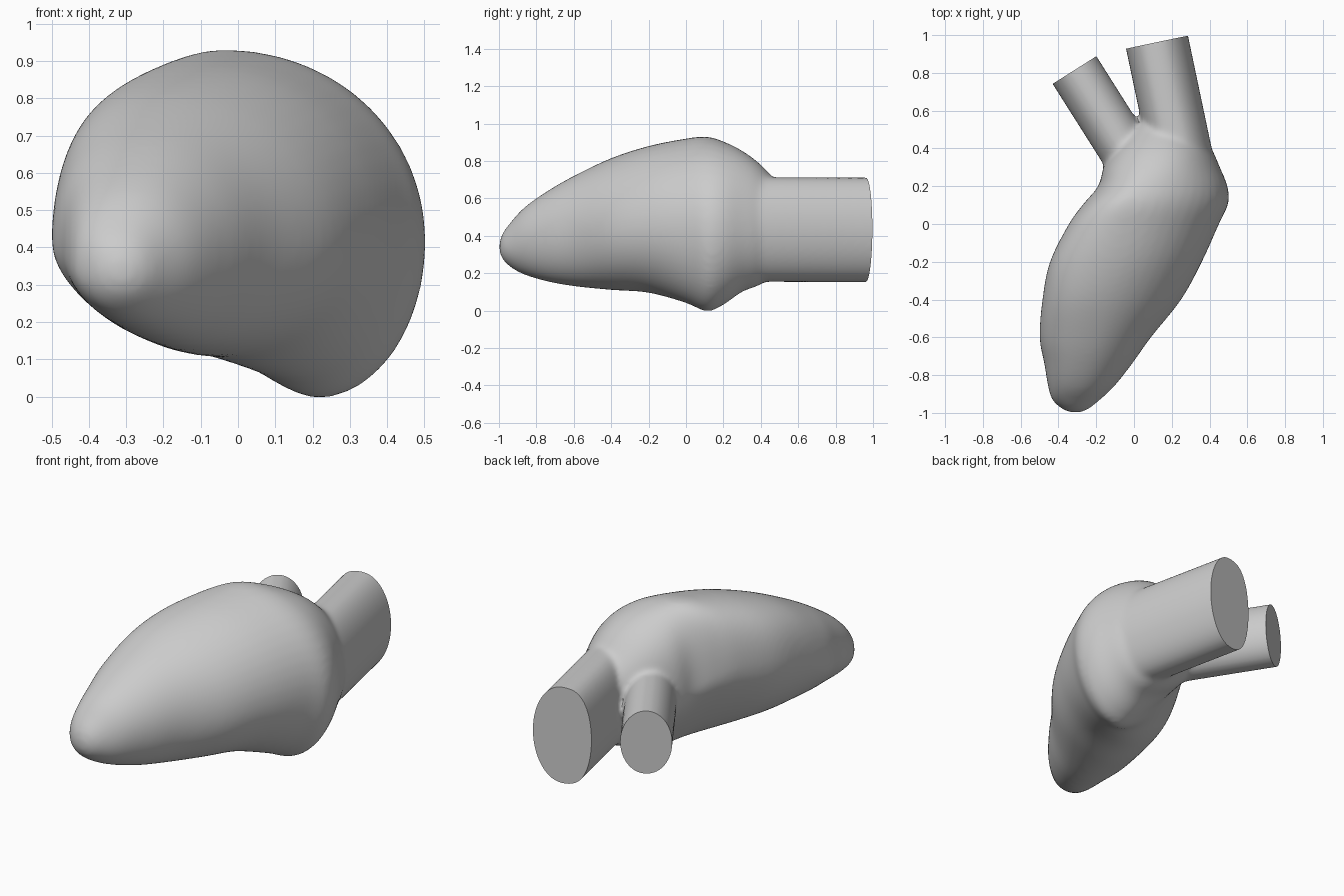
import bpy, bmesh
from math import cos, sin, pi
from mathutils import Vector

cube = bpy.data.objects.get("Cube")
if cube:
    bpy.data.objects.remove(cube)

SEG = 48
BULGE = -.2

# Chamber sections: y, x min, x max, z min, z max,
# x of top, x of bottom, z of right side, z of left side, flattening of lower right
SECTIONS = [
    (-1.0, -.315, -.305, .335, .345, -.31, -.31, .34, .34, 0),
    (-.985, -.37, -.25, .28, .405, -.31, -.31, .34, .34, 0),
    (-.935, -.43, -.185, .23, .475, -.3, -.3, .345, .345, 0),
    (-.86, -.455, -.105, .19, .555, -.28, -.26, .36, .37, .1),
    (-.74, -.475, -.01, .155, .64, -.25, -.2, .39, .39, .2),
    (-.6, -.5, .09, .13, .72, -.22, -.15, .41, .41, .3),
    (-.4, -.485, .25, .11, .815, -.18, -.08, .5, .43, .15),
    (-.2, -.445, .36, .095, .88, -.11, .02, .55, .45, .12),
    (0, -.345, .45, .04, .92, -.06, .16, .57, .45, .3),
    (.11, -.265, .5, -.005, .93, -.03, .21, .53, .42, .48),
    (.2, -.19, .495, .03, .905, .03, .22, .48, .42, .45),
    (.3, -.16, .455, .1, .855, .1, .22, .45, .42, .3),
    (.4, -.1, .41, .14, .78, .14, .21, .44, .42, .1),
    (.53, .02, .33, .23, .64, .17, .18, .44, .43, 0),
]


def spline(rows, steps):
    """Catmull-Rom interpolation of a list of rows."""
    rows = [Vector(r) for r in rows]
    out = []
    for i in range(len(rows) - 1):
        a, b = rows[max(i - 1, 0)], rows[i]
        c, d = rows[i + 1], rows[min(i + 2, len(rows) - 1)]
        for k in range(steps):
            t = k / steps
            out.append(b + (c - a) * t / 2
                       + (a * 2 - b * 5 + c * 4 - d) * t * t / 2
                       + (b * 3 - a - c * 3 + d) * t ** 3 / 2)
    return out + [rows[-1]]


def loft(bm, rings):
    """Skin closed rings of points and cap both ends."""
    rings = [[bm.verts.new(p) for p in ring] for ring in rings]
    for a, b in zip(rings, rings[1:]):
        for i in range(SEG):
            j = (i + 1) % SEG
            bm.faces.new((a[i], a[j], b[j], b[i]))
    bm.faces.new(rings[0])
    bm.faces.new(rings[-1])


def chamber_ring(row):
    """Four elliptic quarters joined at the extremes of the section."""
    y, x_min, x_max, z_min, z_max, x_top, x_bottom, z_right, z_left, flat = row
    ring = []
    for i in range(SEG):
        c, s = cos(2 * pi * i / SEG), sin(2 * pi * i / SEG)
        if c < 0:
            k = flat if s < 0 else BULGE
            c += k * (c * abs(c) - c)
            s += k * (s * abs(s) - s)
        x_mid = x_top if s > 0 else x_bottom
        z_mid = z_left if c > 0 else z_right
        ring.append(Vector((x_mid + abs(c) * ((x_max if c > 0 else x_min) - x_mid), y,
                            z_mid + abs(s) * ((z_max if s > 0 else z_min) - z_mid))))
    return ring


def tube_ring(center, axis, half_width, half_height, power):
    """Oval ring whose inner side is squarer when power is below one."""
    side = axis.cross(Vector((0, 0, 1))).normalized()
    ring = []
    for i in range(SEG):
        c, s = cos(2 * pi * i / SEG), sin(2 * pi * i / SEG)
        across = c if c > 0 else -abs(c) ** power
        ring.append(center + side * half_width * across + Vector((0, 0, half_height * s)))
    return ring


# Tubes: root, open end, half width, half height, inner side power
TUBES = [
    (Vector((.03, .27, .45)), Vector((-.315, .815, .45)), .138, .184, 1),
    (Vector((.255, .33, .434)), Vector((.122, .962, .432)), .168, .28, .68),
]

bm = bmesh.new()
loft(bm, [chamber_ring(r) for r in spline(SECTIONS, 6)])
for root, end, w, h, power in TUBES:
    axis = (end - root).normalized()
    loft(bm, [tube_ring(p, axis, w, h, power) for p in (root, end + axis * .05)])
bmesh.ops.recalc_face_normals(bm, faces=bm.faces[:])
mesh = bpy.data.meshes.new("heart_chamber")
bm.to_mesh(mesh)
bm.free()
heart = bpy.data.objects.new("heart_chamber", mesh)
bpy.context.collection.objects.link(heart)

# Fuse chamber and tubes into one soft skin
remesh = heart.modifiers.new("fuse", 'REMESH')
remesh.mode = 'VOXEL'
remesh.voxel_size = .014
soften = heart.modifiers.new("soften", 'SMOOTH')
soften.factor = .5
soften.iterations = 16
bpy.context.view_layer.update()
graph = bpy.context.evaluated_depsgraph_get()
fused = bpy.data.meshes.new_from_object(heart.evaluated_get(graph))
heart.modifiers.clear()
heart.data = fused

# Slice the tube ends flat
bm = bmesh.new()
bm.from_mesh(fused)
for root, end, w, h, power in TUBES:
    near = [f for f in bm.faces
            if (f.calc_center_median() - end).length < h + .12
            and (f.calc_center_median().x < -.13) == (end.x < -.13)]
    geom = set(near)
    for f in near:
        geom.update(f.edges)
        geom.update(f.verts)
    cut = bmesh.ops.bisect_plane(bm, geom=list(geom), plane_co=end,
                                 plane_no=(end - root).normalized(), clear_outer=True)
    rim = [e for e in cut["geom_cut"] if isinstance(e, bmesh.types.BMEdge)]
    bmesh.ops.holes_fill(bm, edges=rim, sides=0)
bmesh.ops.recalc_face_normals(bm, faces=bm.faces[:])
bm.to_mesh(fused)
bm.free()

# Plain grey
grey = bpy.data.materials.new("plain_grey")
grey.use_nodes = True
color = (.6, .6, .6, 1)
grey.diffuse_color = color
grey.node_tree.nodes["Principled BSDF"].inputs["Base Color"].default_value = color
fused.materials.clear()
fused.materials.append(grey)

bpy.ops.object.select_all(action='DESELECT')
heart.select_set(True)
bpy.context.view_layer.objects.active = heart
bpy.ops.object.shade_smooth_by_angle(angle=.7)
